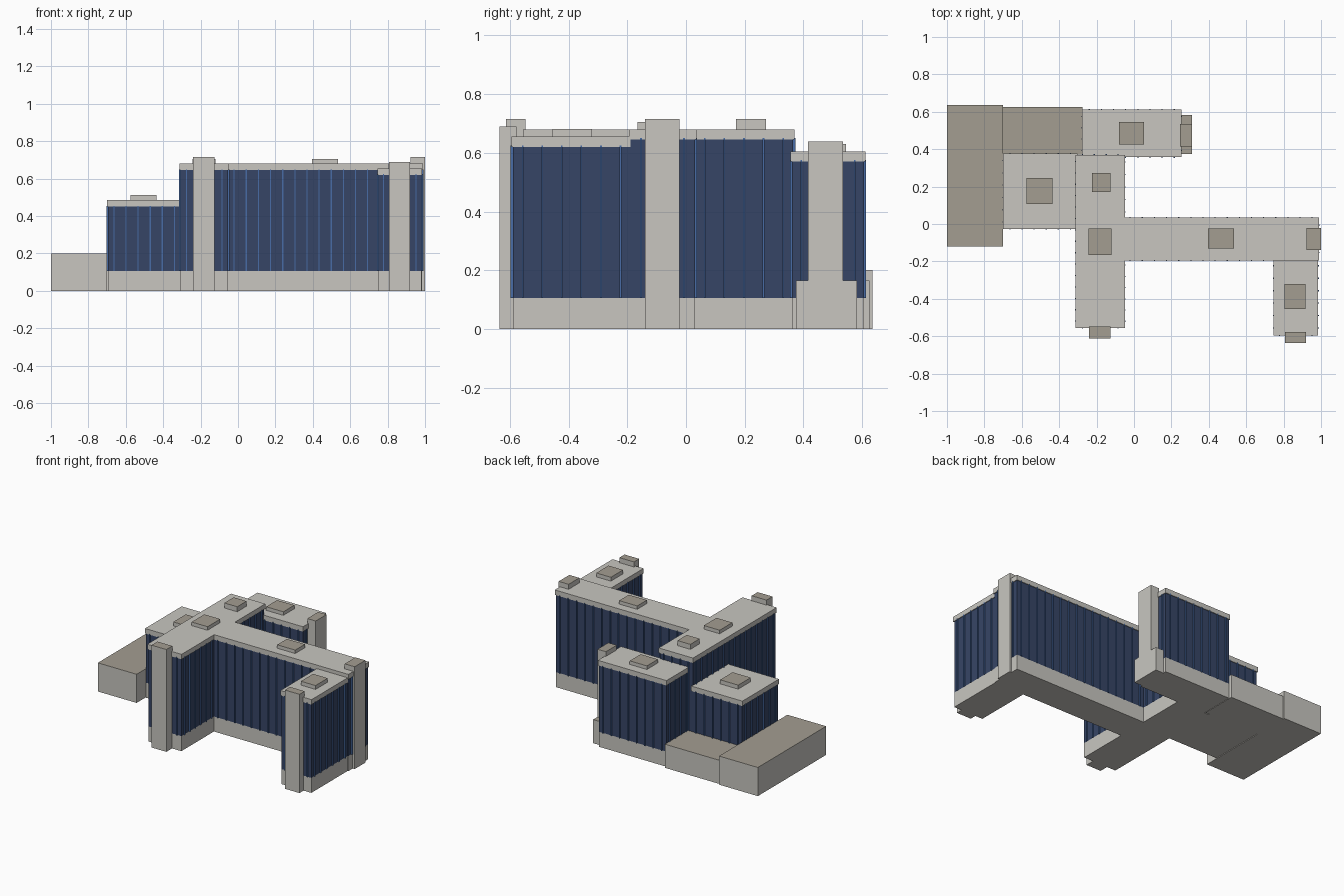
import bpy, bmesh
from mathutils import Vector

if "Cube" in bpy.data.objects:
    bpy.data.objects.remove(bpy.data.objects["Cube"])


def material(name, rgb):
    m = bpy.data.materials.new(name)
    m.diffuse_color = (*rgb, 1)
    m.use_nodes = True
    m.node_tree.nodes["Principled BSDF"].inputs["Base Color"].default_value = m.diffuse_color
    return m


CONCRETE = material("pale concrete", (0.578, 0.565, 0.527))
ROOF = material("tan roof", (0.366, 0.337, 0.283))
GLASS = material("navy glass", (0.037, 0.060, 0.133))
FIN = material("blue fin", (0.065, 0.15, 0.38))


def finish(bm, name, mats):
    me = bpy.data.meshes.new(name)
    bmesh.ops.recalc_face_normals(bm, faces=bm.faces)
    bm.normal_update()
    # second material goes on the upward faces
    if len(mats) > 1:
        for f in bm.faces:
            f.material_index = int(f.normal.z > 0.9)
    bm.to_mesh(me)
    bm.free()
    for m in mats:
        me.materials.append(m)
    ob = bpy.data.objects.new(name, me)
    bpy.context.collection.objects.link(ob)


def rect(x0, x1, y0, y1):
    return [(x0, y0), (x1, y0), (x1, y1), (x0, y1)]


def add_prism(bm, outline, z0, z1):
    face = bm.faces.new([bm.verts.new((x, y, z0)) for x, y in outline])
    top = bmesh.ops.extrude_face_region(bm, geom=[face])["geom"]
    # the extrusion keeps the base face as the bottom cap
    bmesh.ops.translate(bm, vec=(0, 0, z1 - z0),
                        verts=[v for v in top if isinstance(v, bmesh.types.BMVert)])


def prism(name, outline, z0, z1, *mats):
    bm = bmesh.new()
    add_prism(bm, outline, z0, z1)
    finish(bm, name, mats)


def grow(outline, d):
    """Offset a counter-clockwise right-angled outline outwards."""
    out = []
    for i, p in enumerate(outline):
        a = (Vector(p) - Vector(outline[i - 1])).normalized()
        b = (Vector(outline[(i + 1) % len(outline)]) - Vector(p)).normalized()
        out.append((p[0] + d * (a.y + b.y), p[1] - d * (a.x + b.x)))
    return out


def wing(name, outline, glass_top, top):
    prism(name + "_base", outline, 0, 0.105, CONCRETE)
    prism(name + "_glass", outline, 0.105, glass_top, GLASS)
    prism(name + "_parapet", grow(outline, 0.005), glass_top, top, CONCRETE)
    # vertical fins spaced evenly along every wall
    bm = bmesh.new()
    for i, p in enumerate(outline):
        a, b = Vector(p), Vector(outline[(i + 1) % len(outline)])
        d = (b - a).normalized()
        n = Vector((d.y, -d.x))
        count = max(1, round((b - a).length / 0.063))
        for k in range(count):
            c = a.lerp(b, (k + 0.5) / count)
            quad = [c - d * 0.003, c - d * 0.003 + n * 0.008,
                    c + d * 0.003 + n * 0.008, c + d * 0.003]
            add_prism(bm, [tuple(q) for q in quad], 0.105, glass_top + 0.005)
    finish(bm, name + "_fins", [FIN])


# Glazed wings
wing("main_wing", [(-0.308, -0.55), (-0.053, -0.55), (-0.053, -0.19), (0.985, -0.19),
                   (0.985, 0.03), (-0.053, 0.03), (-0.053, 0.365), (-0.308, 0.365)],
     0.645, 0.68)
wing("front_wing", rect(0.75, 0.98, -0.59, -0.19), 0.62, 0.655)
wing("back_wing", rect(-0.272, 0.248, 0.362, 0.606), 0.57, 0.605)
wing("west_wing", rect(-0.695, -0.308, -0.022, 0.372), 0.45, 0.485)

# Low podiums, stair towers and rooftop plant rooms: x0, x1, y0, y1, z0, z1
boxes = {
    "west_podium": (-1, -0.7, -0.12, 0.635, 0, 0.2),
    "back_podium": (-0.7, -0.275, 0.372, 0.625, 0, 0.165),
    "east_porch": (0.245, 0.31, 0.375, 0.583, 0, 0.165),
    "south_stair_tower": (-0.24, -0.125, -0.613, -0.547, 0, 0.715),
    "front_stair_tower": (0.807, 0.92, -0.635, -0.578, 0, 0.69),
    "east_stair_tower": (0.923, 1.0, -0.14, -0.022, 0, 0.715),
    "back_stair_tower": (0.245, 0.31, 0.415, 0.535, 0, 0.638),
    "plant_room_crossing": (-0.243, -0.12, -0.165, -0.025, 0.68, 0.705),
    "plant_room_north": (-0.225, -0.125, 0.17, 0.273, 0.68, 0.715),
    "plant_room_middle": (0.395, 0.535, -0.132, -0.025, 0.68, 0.704),
    "plant_room_front": (0.805, 0.918, -0.455, -0.32, 0.655, 0.682),
    "plant_room_back": (-0.08, 0.053, 0.425, 0.546, 0.605, 0.63),
    "plant_room_west": (-0.575, -0.435, 0.107, 0.245, 0.485, 0.513),
}
for name, (x0, x1, y0, y1, z0, z1) in boxes.items():
    prism(name, rect(x0, x1, y0, y1), z0, z1, CONCRETE, ROOF)
